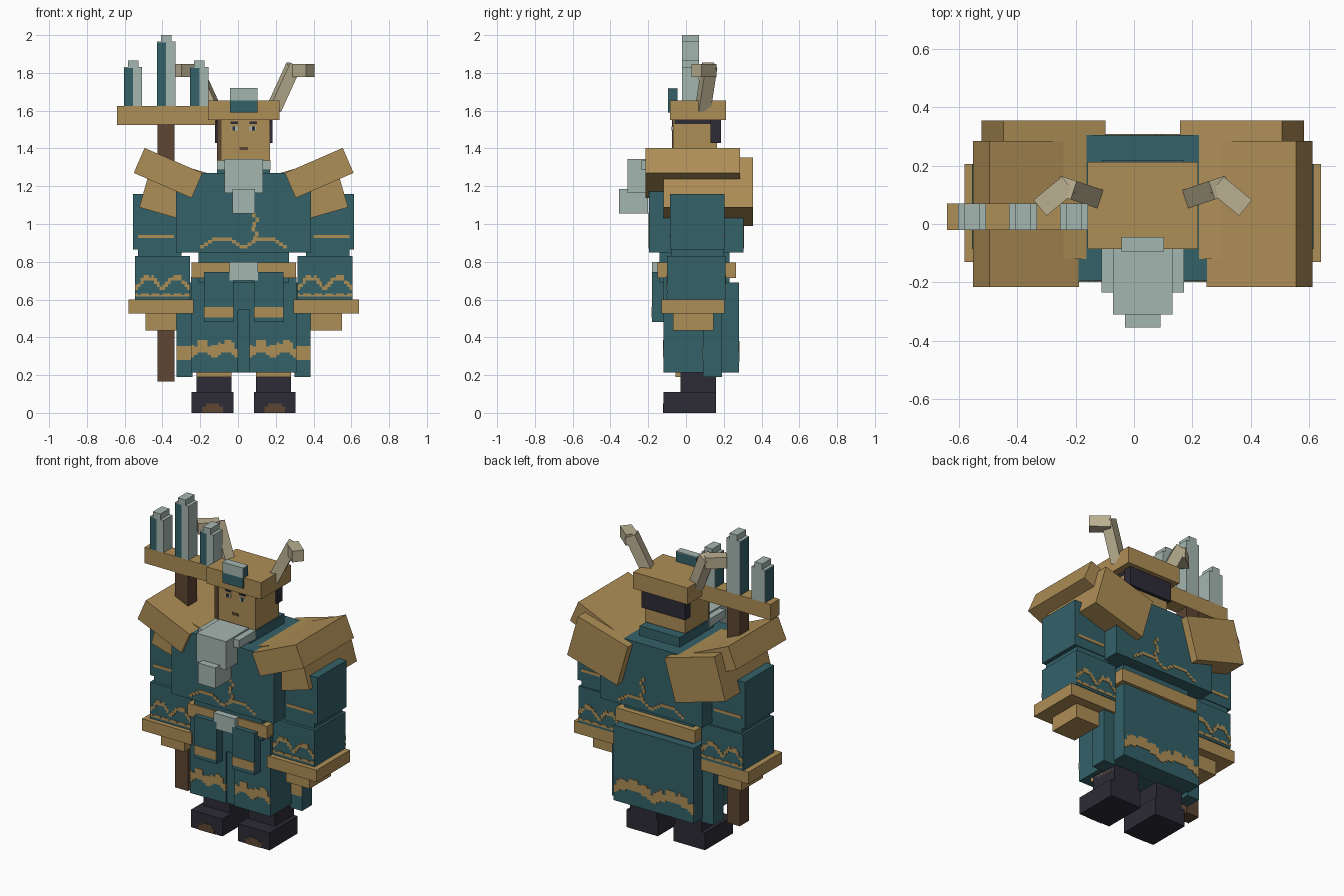
import bpy
import bmesh
import math
from mathutils import Matrix, Vector

if "Cube" in bpy.data.objects:
    bpy.data.objects.remove(bpy.data.objects["Cube"], do_unlink=True)

CX = 0.03          # the body's own middle plane
PLATE = 0.003      # half thickness of painted details


def material(name, red, green, blue):
    def linear(c):
        c /= 255
        return c / 12.92 if c < 0.04 else ((c + 0.055) / 1.055) ** 2.4
    colour = (linear(red), linear(green), linear(blue), 1)
    mat = bpy.data.materials.new(name)
    mat.use_nodes = True
    mat.diffuse_color = colour
    mat.node_tree.nodes["Principled BSDF"].inputs["Base Color"].default_value = colour
    return mat


gold = material("gold", 174, 142, 86)
teal = material("teal", 52, 97, 105)
silver = material("silver", 165, 182, 176)
dark = material("dark", 45, 43, 54)
wood = material("wood", 94, 70, 52)
horn = material("horn", 186, 175, 145)


def add_cuboid(bm, xs, ys, zs, turn=None):
    size = Matrix.Diagonal((xs[1] - xs[0], ys[1] - ys[0], zs[1] - zs[0], 1))
    middle = Matrix.Translation([sum(r) / 2 for r in (xs, ys, zs)])
    bmesh.ops.create_cube(bm, size=1, matrix=middle @ (turn or Matrix()) @ size)


def finish(name, mat, bm):
    mesh = bpy.data.meshes.new(name)
    bm.to_mesh(mesh)
    bm.free()
    mesh.materials.append(mat)
    obj = bpy.data.objects.new(name, mesh)
    bpy.context.collection.objects.link(obj)
    return obj


def block(name, mat, xs, ys, zs, turn=None):
    bm = bmesh.new()
    add_cuboid(bm, xs, ys, zs, turn)
    return finish(name, mat, bm)


def core(name, mat, half, ys, zs):
    return block(name, mat, (CX - half, CX + half), ys, zs)


def pair(name, mat, xs, ys, zs, tilt=0):
    # xs is measured outward from the body's middle plane
    for side, sign in (("left_", 1), ("right_", -1)):
        ends = sorted(CX + sign * x for x in xs)
        turn = Matrix.Rotation(math.radians(-tilt * sign), 4, "Y")
        block(side + name, mat, ends, ys, zs, turn)


def bar(name, mat, start, end, width):
    start, end = Vector(start), Vector(end)
    way = end - start
    half, w = way.length / 2, width / 2
    place = Matrix.Translation((start + end) / 2) @ way.to_track_quat("X", "Z").to_matrix().to_4x4()
    bm = bmesh.new()
    add_cuboid(bm, (-half, half), (-w, w), (-w, w))
    bm.transform(place)
    finish(name, mat, bm)


def stitching(name, xs, y, z, height, rise, count, fill=1.0):
    # stepped ornamental band painted on a front or back face
    bm = bmesh.new()
    step = (xs[1] - xs[0]) / count
    for i in range(count):
        wave = abs(math.sin(math.pi * 2 * (i + 0.5) / count))
        low = z + rise * round(wave * 3) / 3
        thick = height * (fill if i % 4 == 1 else 1)
        x = xs[0] + i * step
        add_cuboid(bm, (x, x + step), (y - PLATE, y + PLATE), (low, low + thick))
    finish(name, gold, bm)


# Boots and ankles
pair("boot", dark, (.055, .275), (-.12, .16), (0, .11))
pair("ankle", dark, (.065, .25), (-.03, .16), (.11, .23))
pair("trouser_hem", gold, (.065, .25), (-.055, .15), (.19, .215))
pair("toe_patch", wood, (.11, .22), (-.123, -.118), (0, .035))
pair("toe_patch_top", wood, (.13, .20), (-.123, -.118), (.035, .05))

# Robe skirt
pair("robe_leg", teal, (.03, .28), (-.12, .145), (.215, .72))
core("robe_slit", teal, .03, (-.11, .14), (.215, .545))
core("robe_fork", teal, .03, (-.12, .14), (.545, .72))
core("robe_back", teal, .28, (.145, .28), (.215, .69))
pair("robe_flap", teal, (.27, .355), (.09, .19), (.19, .69))
core("waist", teal, .24, (-.14, .23), (.69, .86))
core("belt", gold, .277, (-.15, .265), (.715, .795))
core("buckle", silver, .075, (-.18, -.14), (.70, .80))
pair("tasset", teal, (.055, .21), (-.18, -.11), (.48, .745))
pair("tasset_trim", gold, (.055, .21), (-.183, -.178), (.505, .56))
pair("flap_trim", gold, (.27, .355), (.087, .092), (.28, .355))
for side, sign in (("left", 1), ("right", -1)):
    ends = sorted(CX + sign * x for x in (.03, .28))
    stitching(side + "_hem_stitching", ends, -.12, .28, .065, .04, 14, .7)
stitching("back_hem_stitching", (CX - .28, CX + .28), .28, .27, .07, .04, 26, .7)

# Torso
core("torso", teal, .357, (-.195, .305), (.85, 1.27))
core("collar", teal, .14, (-.12, .22), (1.27, 1.33))
for face, y in (("front", -.195), ("back", .305)):
    stitching(face + "_chest_stitching", (CX - .23, CX + .23), y, .87, .018, .04, 22)
    for i in range(6):
        x = CX + .05 + .012 * math.sin(i * 2)
        low = .91 + i * .025
        block(face + "_chest_vine", gold, (x, x + .018), (y - PLATE, y + PLATE), (low, low + .025))

# Arms
pair("upper_arm", teal, (.34, .585), (-.085, .205), (.865, 1.16))
pair("elbow", teal, (.33, .56), (-.08, .2), (.82, .875))
pair("forearm", teal, (.285, .575), (-.1, .21), (.6, .83))
pair("cuff", gold, (.265, .61), (-.13, .205), (.525, .6))
pair("hand", gold, (.355, .52), (-.07, .145), (.435, .525))
for side, sign in (("left", 1), ("right", -1)):
    low_arm = sorted(CX + sign * x for x in (.285, .575))
    high_arm = sorted(CX + sign * x for x in (.37, .56))
    for face, y, y_top in (("front", -.1, -.085), ("back", .21, .205)):
        stitching(side + "_arm_wave_" + face, low_arm, y, .65, .03, .05, 20, .6)
        stitching(side + "_arm_line_" + face, low_arm, y, .615, .018, 0, 20, .5)
        stitching(side + "_sleeve_line_" + face, high_arm, y_top, .925, .018, 0, 8)

# Shoulder armour, two tilted slabs on each side
pair("shoulder_plate", gold, (.233, .567), (-.215, .285), (1.198, 1.342), 23.5)
pair("shoulder_drape", gold, (.159, .522), (-.12, .355), (1.033, 1.307), 16)

# Head, hair and face
core("neck", gold, .1, (-.03, .15), (1.25, 1.36))
core("head", gold, .14, (-.07, .165), (1.335, 1.55))
core("hair_upper", dark, .153, (.13, .185), (1.43, 1.55))
core("hair_line", dark, .143, (-.06, .17), (1.53, 1.55))
block("cheek_shade", wood, (-.112, -.088), (-.073, -.068), (1.34, 1.55))
pair("brow", dark, (.03, .07), (-.074, -.069), (1.53, 1.542))
pair("eye", silver, (.03, .065), (-.073, -.068), (1.495, 1.515))
pair("pupil", dark, (.045, .06), (-.076, -.071), (1.495, 1.515))
core("mouth", wood, .022, (-.073, -.068), (1.392, 1.408))

# Beard
core("moustache", silver, .142, (-.235, -.07), (1.285, 1.335))
core("beard", silver, .102, (-.31, -.08), (1.165, 1.345))
core("beard_tip", silver, .06, (-.355, -.2), (1.055, 1.185))

# Hat with crest and horns
core("hat", gold, .19, (-.085, .213), (1.55, 1.655))
core("hat_crest_lower", teal, .072, (-.095, -.045), (1.59, 1.655))
core("hat_crest_upper", teal, .072, (-.092, -.045), (1.655, 1.715))
core("hat_crest_front", silver, .072, (-.095, -.092), (1.655, 1.715))
core("hat_crest_top", silver, .072, (-.095, -.045), (1.715, 1.72))
for side, sign in (("left", 1), ("right", -1)):
    def out(x, y, z):
        return (CX + sign * x, y, z)
    bar(side + "_horn_base", horn, out(.16, .09, 1.61), out(.265, .125, 1.84), .066)
    bar(side + "_horn_tip", horn, out(.255, .135, 1.813), out(.352, .055, 1.813), .07)

# Staff with three pipes
STAFF = -.38
depth = (-.02, .07)
block("staff_pole", wood, (STAFF - .045, STAFF + .045), depth, (.165, 1.53))
block("staff_beam", gold, (STAFF - .26, STAFF + .26), depth, (1.525, 1.625))
for label, offset, top in (("outer", -.175, 1.83), ("middle", 0, 1.965), ("inner", .175, 1.83)):
    x = STAFF + offset
    block(label + "_pipe_teal", teal, (x - .048, x), (-.02, .065), (1.625, top - .004))
    block(label + "_pipe_silver", silver, (x, x + .048), depth, (1.625, top - .004))
    block(label + "_pipe_back", silver, (x - .048, x), (.065, .07), (1.625, top - .004))
    block(label + "_pipe_lid", silver, (x - .048, x + .048), depth, (top - .004, top))
    block(label + "_pipe_cap", silver, (x - .027, x + .027), depth, (top, top + .035))
